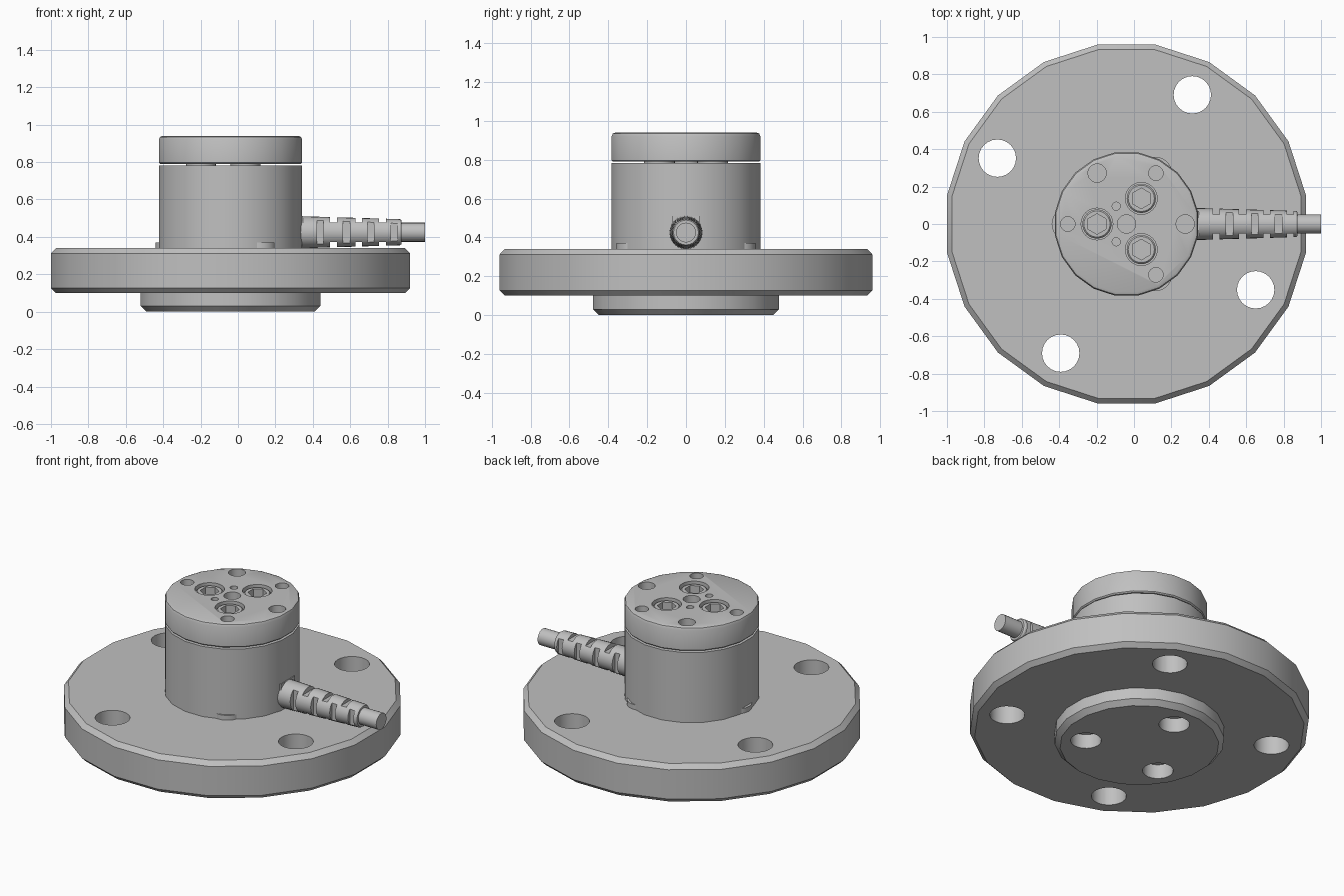
import bpy, bmesh, math
from mathutils import Matrix, Vector

if "Cube" in bpy.data.objects:
    bpy.data.objects.remove(bpy.data.objects["Cube"])

CX = -0.04  # axis of the round parts
TO_X = Matrix.Rotation(math.pi / 2, 4, 'Y')  # turns a z lathe along +x

grey = bpy.data.materials.new("satin_grey")
grey.diffuse_color = (0.527, 0.527, 0.527, 1)
grey.use_nodes = True
grey.node_tree.nodes["Principled BSDF"].inputs["Base Color"].default_value = grey.diffuse_color


def lathe(bm, profile, centre=(0, 0, 0), sides=20, phase=0.0, turn=None):
    """Closed solid of revolution from (radius, height) points, bottom to top."""
    m = Matrix.Translation(Vector(centre)) @ (turn or Matrix())
    rings = []
    for r, z in profile:
        ring = []
        for i in range(sides):
            a = phase + math.tau * i / sides
            ring.append(bm.verts.new(m @ Vector((r * math.cos(a), r * math.sin(a), z))))
        rings.append(ring)
    for lo, hi in zip(rings, rings[1:]):
        for i in range(sides):
            j = (i + 1) % sides
            bm.faces.new((lo[i], lo[j], hi[j], hi[i]))
    bm.faces.new(rings[0][::-1])
    bm.faces.new(rings[-1])


def rod(bm, x, y, r, z0, z1, sides=24, phase=0.0):
    lathe(bm, [(r, z0), (r, z1)], (x, y, 0), sides, phase)


def box(bm, centre, size):
    m = Matrix.Translation(Vector(centre)) @ Matrix.Diagonal((*size, 1))
    bmesh.ops.create_cube(bm, size=1, matrix=m)


def finish(name, bm):
    me = bpy.data.meshes.new(name)
    bm.to_mesh(me)
    bm.free()
    me.materials.append(grey)
    ob = bpy.data.objects.new(name, me)
    bpy.context.collection.objects.link(ob)
    return ob


def cut(ob, cutter_bm):
    cutter = finish("cutter", cutter_bm)
    mod = ob.modifiers.new("cut", 'BOOLEAN')
    mod.operation, mod.solver, mod.object = 'DIFFERENCE', 'EXACT', cutter
    dg = bpy.context.evaluated_depsgraph_get()
    me = bpy.data.meshes.new_from_object(ob.evaluated_get(dg))
    ob.modifiers.clear()
    ob.data = me
    bpy.data.objects.remove(cutter)


def polar(r, deg):
    a = math.radians(deg)
    return CX + r * math.cos(a), r * math.sin(a)


HALF = math.radians(9)
BOLTS = [polar(0.158, a) for a in (60, 180, 300)]

# Flange with the stepped boss below
bm = bmesh.new()
lathe(bm, [(0.455, 0), (0.486, 0.03), (0.486, 0.1), (0.945, 0.1), (0.972, 0.127),
           (0.972, 0.312), (0.945, 0.34)], (CX, 0, 0), 20, HALF)
flange = finish("flange", bm)
bm = bmesh.new()
for a in (63, 153, 243, 333):
    rod(bm, *polar(0.775, a), 0.1, 0.0, 0.5)
for a in (90, 210, 330):
    rod(bm, *polar(0.31, a), 0.088, -0.1, 0.09)
cut(flange, bm)

# Sensor body
bm = bmesh.new()
rod(bm, CX, 0, 0.388, 0.335, 0.782, 20, HALF)
finish("body", bm)

# Feet of the body, just showing past its wall
bm = bmesh.new()
for a in (60, 180, 300):
    rod(bm, *polar(0.31, a), 0.09, 0.335, 0.37)
finish("feet", bm)

# Three pads that carry the cap over a thin gap
bm = bmesh.new()
for x, y in BOLTS:
    rod(bm, x, y, 0.08, 0.77, 0.80)
finish("cap_pads", bm)

# Cap with rounded rim, bolt pockets and holes
bm = bmesh.new()
lathe(bm, [(0.381, 0.79), (0.388, 0.797), (0.388, 0.92), (0.382, 0.934), (0.368, 0.94)],
      (CX, 0, 0), 20, HALF)
cap = finish("cap", bm)
bm = bmesh.new()
for x, y in BOLTS:
    rod(bm, x, y, 0.085, 0.85, 1.0)
for s in (-1, 1):
    rod(bm, -0.095, s * 0.095, 0.022, 0.85, 1.0, 16)
for a in (60, 180, 300):
    rod(bm, *polar(0.314, a), 0.039, 0.7, 1.0)
for a in (0, 120):
    rod(bm, *polar(0.314, a), 0.049, 0.7, 1.0)
rod(bm, CX, 0, 0.049, 0.7, 1.0)
cut(cap, bm)

# Socket head bolts
bm = bmesh.new()
for x, y in BOLTS:
    lathe(bm, [(0.078, 0.84), (0.078, 0.92), (0.07, 0.928)], (x, y, 0), 24)
bolts = finish("bolts", bm)
bm = bmesh.new()
for x, y in BOLTS:
    rod(bm, x, y, 0.055, 0.88, 1.0, 6, math.pi / 2)
cut(bolts, bm)

# Flat seat where the cable leaves the body
bm = bmesh.new()
box(bm, (0.32, 0, 0.468), (0.056, 0.14, 0.085))
finish("cable_seat", bm)

# Strain relief, slotted alternately on the sides and on top and bottom
CZ = 0.425
bm = bmesh.new()
lathe(bm, [(0.085, 0.30), (0.085, 0.36), (0.07, 0.865), (0.064, 0.875)],
      (0, 0, CZ), 24, 0, TO_X)
relief = finish("strain_relief", bm)
bm = bmesh.new()
for s in (-1, 1):
    for x in (0.44, 0.58, 0.71, 0.835):
        box(bm, (x, s * 0.102, CZ), (0.036, 0.1, 0.2))
    for x in (0.51, 0.645, 0.773):
        box(bm, (x, 0, CZ + s * 0.102), (0.036, 0.2, 0.1))
cut(relief, bm)

# Cable
bm = bmesh.new()
lathe(bm, [(0.051, 0.31), (0.051, 1.0)], (0, 0, CZ), 20, 0, TO_X)
finish("cable", bm)

# Smooth round walls, keep edges sharp
for ob in bpy.context.collection.objects:
    ob.select_set(True)
    bpy.context.view_layer.objects.active = ob
bpy.ops.object.shade_smooth_by_angle(angle=math.radians(25))
